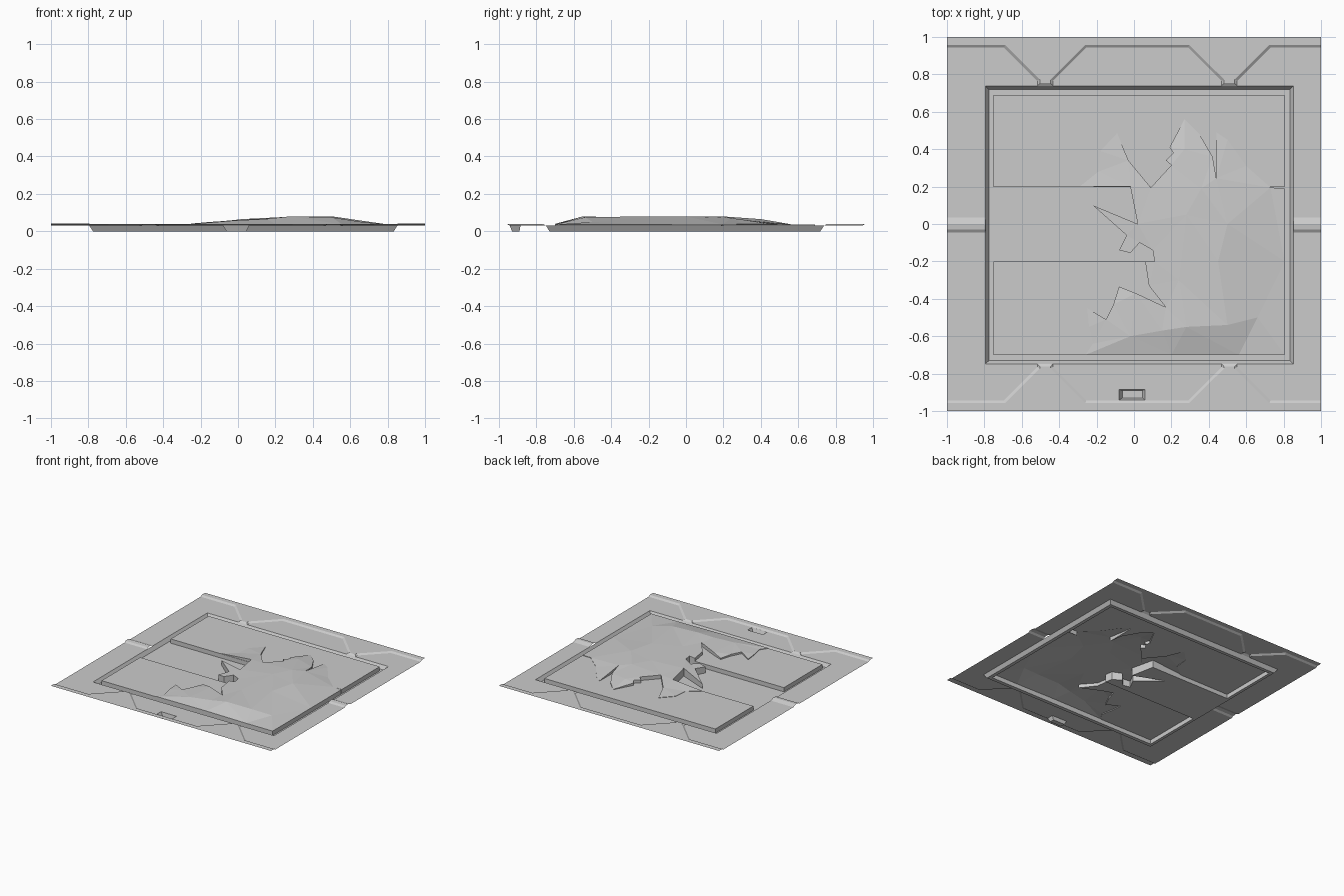
import bpy
from mathutils import Vector
from mathutils.geometry import delaunay_2d_cdt

if "Cube" in bpy.data.objects:
    bpy.data.objects.remove(bpy.data.objects["Cube"])

FRAME, TRIM, PANEL = 0.03, 0.04, 0.035


def make(name, verts, faces):
    me = bpy.data.meshes.new(name)
    me.from_pydata(verts, [], faces)
    ob = bpy.data.objects.new(name, me)
    bpy.context.collection.objects.link(ob)
    return ob


def rect(x0, x1, y0, y1):
    return [(x0, y0), (x1, y0), (x1, y1), (x0, y1)]


def inside(p, poly):
    hit = False
    for a, b in zip(poly, poly[1:] + poly[:1]):
        if (a[1] > p[1]) != (b[1] > p[1]):
            if p[0] < a[0] + (p[1] - a[1]) * (b[0] - a[0]) / (b[1] - a[1]):
                hit = not hit
    return hit


def sheet(name, keep, cut=(), z=0.0, peaks=(), base=None):
    """Thin surface: inside any 'keep' loop, outside all 'cut' loops, optional skirt."""
    pts, edges = [], []
    for loop in list(keep) + list(cut):
        n = len(pts)
        pts += loop
        edges += [(n + i, n + (i + 1) % len(loop)) for i in range(len(loop))]
    pts += list(peaks)
    out = delaunay_2d_cdt([Vector(p[:2]) for p in pts], edges, [], 0, 1e-5)
    co, tris, orig = out[0], out[2], out[3]
    verts = []
    for c, o in zip(co, orig):
        src = pts[o[0]] if o else ()
        verts.append((c.x, c.y, src[2] if len(src) > 2 else z))
    faces = []
    for t in tris:
        m = sum((co[i] for i in t), Vector((0, 0))) / len(t)
        if any(inside(m, k) for k in keep) and not any(inside(m, c) for c in cut):
            faces.append(tuple(t))
    if base:
        used = {(t[i], t[(i + 1) % len(t)]) for t in faces for i in range(len(t))}
        for a, b in sorted(used):
            if (b, a) in used:
                continue
            low = base((co[a] + co[b]) / 2)
            if low is None or max(verts[a][2], verts[b][2]) - low < 0.001:
                continue
            n = len(verts)
            verts += [(*verts[a][:2], low), (*verts[b][:2], low)]
            faces.append((b, a, n, n + 1))
    return make(name, verts, faces)


def strip(name, upper, lower, zu, zl, closed=False):
    n = len(upper)
    v = [(*p[:2], zu) for p in upper] + [(*p[:2], zl) for p in lower]
    f = [(i, (i + 1) % n, n + (i + 1) % n, n + i) for i in range(n if closed else n - 1)]
    return make(name, v, f)


# Main outlines
tray_top = rect(-0.795, 0.852, -0.748, 0.738)
tray_low = rect(-0.775, 0.833, -0.73, 0.718)
vent_top = rect(-0.08, 0.06, -0.942, -0.885)
vent_low = rect(-0.062, 0.045, -0.93, -0.89)


# Raised edge trims with V-shaped necks reaching the tray
def trim_lines(s, ny):
    def line(half, end):
        pts = [(-1, s * end)]
        for c in (-0.475, 0.51):
            pts += [(c + x, s * y) for x, y in half]
            pts += [(c - x, s * y) for x, y in reversed(half)]
        return pts + [(1, s * end)]
    up = line([(-0.215, 0.958), (-0.028, 0.772), (-0.028, ny + 0.015)], 0.958)
    lo = line([(-0.22, 0.943), (-0.042, 0.765), (-0.042, ny)], 0.943)
    return up, lo


lows = []
for label, s, ny in (("back", 1, 0.738), ("front", -1, 0.748)):
    up, lo = trim_lines(s, ny)
    lows.append(lo)
    sheet(label + "_trim", [up + [(1, s), (-1, s)]], z=TRIM)
    strip(label + "_trim_bevel", up, lo, TRIM, FRAME)

# Low ridges on the left and right edges
ridge_cuts = []
for label, x0, x1 in (("left", -1, -0.795), ("right", 0.852, 1)):
    prof = [(-0.045, FRAME), (-0.03, 0.04), (0.0, 0.043), (0.035, FRAME)]
    v = [(x, y, z) for x in (x0, x1) for y, z in prof]
    make(label + "_ridge", v, [(i, i + 4, i + 5, i + 1) for i in range(3)])
    ridge_cuts.append(rect(x0, x1, -0.045, 0.035))

# Frame plate, tray wall and vent recess
sheet("frame_plate", [lows[0] + lows[1][::-1]], [tray_top, vent_top] + ridge_cuts, FRAME)
strip("tray_wall", tray_top, tray_low, FRAME, 0, True)
strip("vent_wall", vent_top, vent_low, FRAME, 0, True)
sheet("vent_floor", [vent_low])

# Jagged torn mound: outline runs from lower left tear to the right edge
mound = [
    (-0.26, -0.7, .038), (-0.22, -0.64, .04), (-0.24, -0.55, .042), (-0.25, -0.45, .04),
    (-0.15, -0.51, .05), (-0.11, -0.43, .05), (-0.08, -0.335, .045), (0.01, -0.37, .06),
    (0.17, -0.445, .065), (0.08, -0.33, .06), (0.06, -0.2, .06), (0.11, -0.2, .065),
    (0.1, -0.14, .065), (0.03, -0.1, .06), (-0.02, -0.155, .055), (-0.08, -0.14, .05),
    (-0.04, -0.06, .055), (-0.22, 0.1, .038), (0.02, 0.0, .065), (-0.02, 0.2, .06),
    (-0.29, 0.2, .037), (-0.19, 0.28, .038), (-0.18, 0.39, .038), (-0.09, 0.485, .038),
    (-0.03, 0.34, .05), (0.09, 0.195, .065), (0.2, 0.315, .065), (0.17, 0.34, .06),
    (0.21, 0.38, .06), (0.19, 0.41, .055), (0.27, 0.56, .038), (0.35, 0.48, .042),
    (0.42, 0.36, .055), (0.44, 0.245, .07), (0.44, 0.49, .038), (0.5, 0.45, .038),
    (0.6, 0.31, .038), (0.73, 0.195, .037), (0.805, 0.19, .036), (0.805, -0.2, .036),
    (0.805, -0.7, .036),  (0.56, -0.7, .036), (0.2, -0.7, .04)]
peaks = [(0.28, -0.55, .08), (0.45, -0.2, .08), (0.36, 0.19, .08), (0.28, 0.05, .078),
         (0.5, 0.0, .08), (0.15, -0.57, .066), (-0.02, -0.6, .058), (0.5, -0.54, .075),
         (0.66, -0.5, .05), (0.27, 0.4, .065), (0.24, -0.3, .072)]


def mound_base(m):
    return 0 if abs(m.y) < 0.203 or m.x > 0.8 or m.y < -0.698 else PANEL


sheet("torn_mound", [mound], peaks=peaks, base=mound_base)
flat = [p[:2] for p in mound]

# Raised panels either side of the sunken channel
panels = [rect(-0.75, 0.805, 0.197, 0.69), rect(-0.75, 0.805, -0.7, -0.2)]
for label, r in zip(("back_panel", "front_panel"), panels):
    def panel_base(m, r=r):
        gap = min(abs(m.x - r[0][0]), abs(m.x - r[1][0]), abs(m.y - r[0][1]), abs(m.y - r[2][1]))
        return 0 if gap < 1e-4 else None
    sheet(label, [r], [flat], PANEL, base=panel_base)

# Tray floor: channel and rim around the panels
sheet("tray_floor", [tray_low], panels + [flat])
